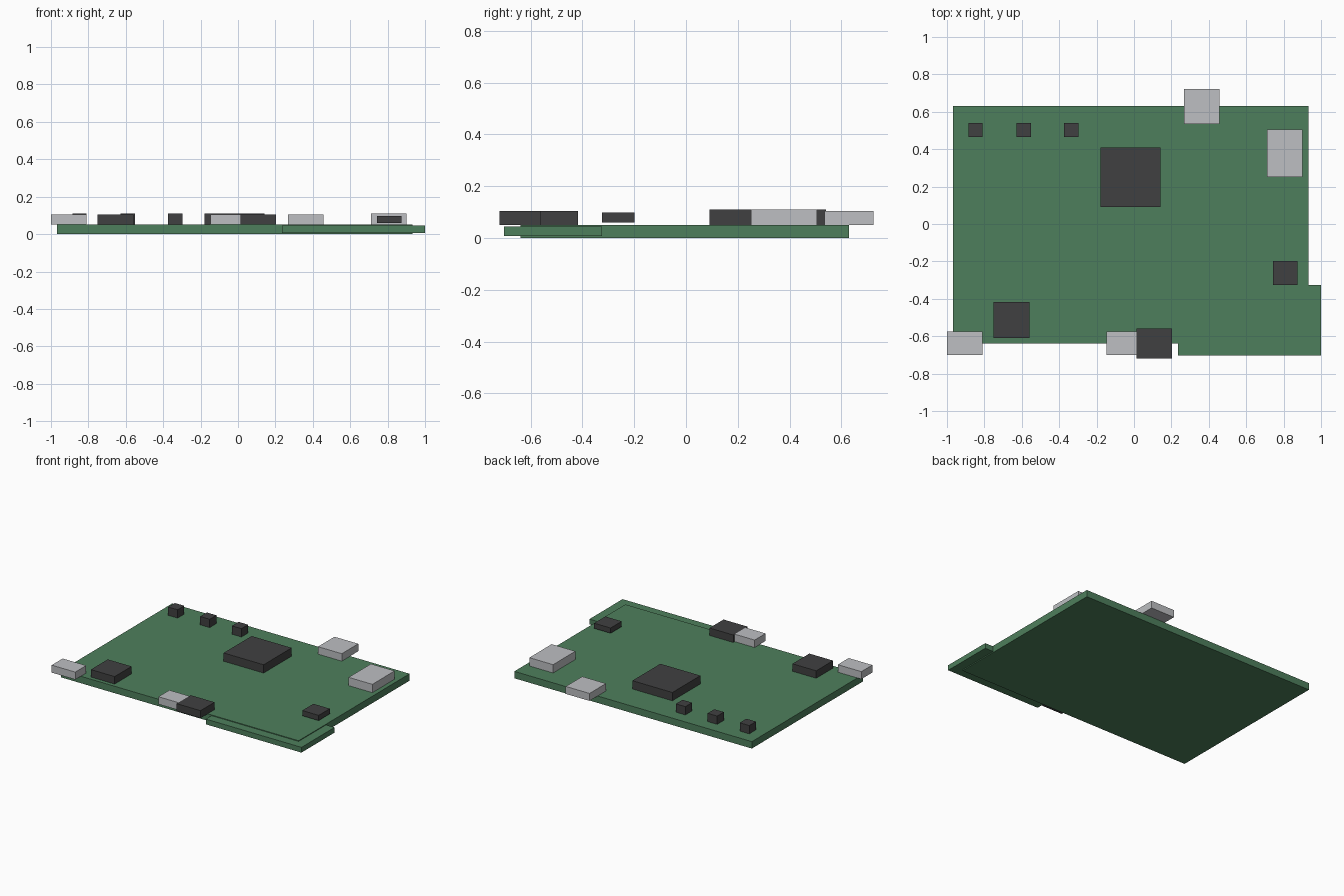
import bpy
import bmesh
from mathutils import Vector

cube = bpy.data.objects.get("Cube")
if cube:
    bpy.data.objects.remove(cube, do_unlink=True)


def material(name, rgb):
    mat = bpy.data.materials.new(name)
    mat.use_nodes = True
    mat.diffuse_color = (*rgb, 1)
    bsdf = mat.node_tree.nodes["Principled BSDF"]
    bsdf.inputs["Base Color"].default_value = (*rgb, 1)
    bsdf.inputs["Roughness"].default_value = 0.6
    return mat


green = material("board green", (0.076, 0.212, 0.107))
dark = material("chip charcoal", (0.051, 0.051, 0.053))
silver = material("connector silver", (0.51, 0.52, 0.54))


def box(name, mat, x, y, z):
    """Box spanning the given (low, high) range on each axis."""
    bm = bmesh.new()
    bmesh.ops.create_cube(bm, size=1)
    ranges = (x, y, z)
    bmesh.ops.scale(bm, vec=Vector([b - a for a, b in ranges]), verts=bm.verts)
    bmesh.ops.translate(bm, vec=Vector([(a + b) / 2 for a, b in ranges]), verts=bm.verts)
    mesh = bpy.data.meshes.new(name)
    bm.to_mesh(mesh)
    bm.free()
    mesh.materials.append(mat)
    obj = bpy.data.objects.new(name, mesh)
    bpy.context.collection.objects.link(obj)
    return obj


# Main board and the thinner ledge that wraps its front left corner
TOP = 0.05
LOW = (TOP, 0.104)
HIGH = (TOP, 0.11)
box("main_board", green, (-0.968, 0.932), (-0.638, 0.63), (0, TOP))
box("corner_ledge", green, (0.235, 1.0), (-0.703, -0.325), (0.007, 0.045))

# Chips
box("main_chip", dark, (-0.178, 0.142), (0.09, 0.41), HIGH)
box("front_chip", dark, (-0.75, -0.56), (-0.61, -0.417), LOW)
box("side_chip", dark, (0.742, 0.873), (-0.325, -0.198), (0.06, 0.098))
for i, x in enumerate((-0.885, -0.628, -0.374)):
    box(f"small_chip_{i + 1}", dark, (x, x + 0.076), (0.465, 0.541), HIGH)

# Edge connectors
box("back_connector", silver, (0.266, 0.456), (0.535, 0.723), LOW)
box("side_connector", silver, (0.71, 0.9), (0.25, 0.505), HIGH)
box("corner_connector", silver, (-1.0, -0.811), (-0.701, -0.576), LOW)
box("front_connector", silver, (-0.146, 0.014), (-0.701, -0.576), LOW)
box("front_socket", dark, (0.014, 0.204), (-0.72, -0.56), LOW)
